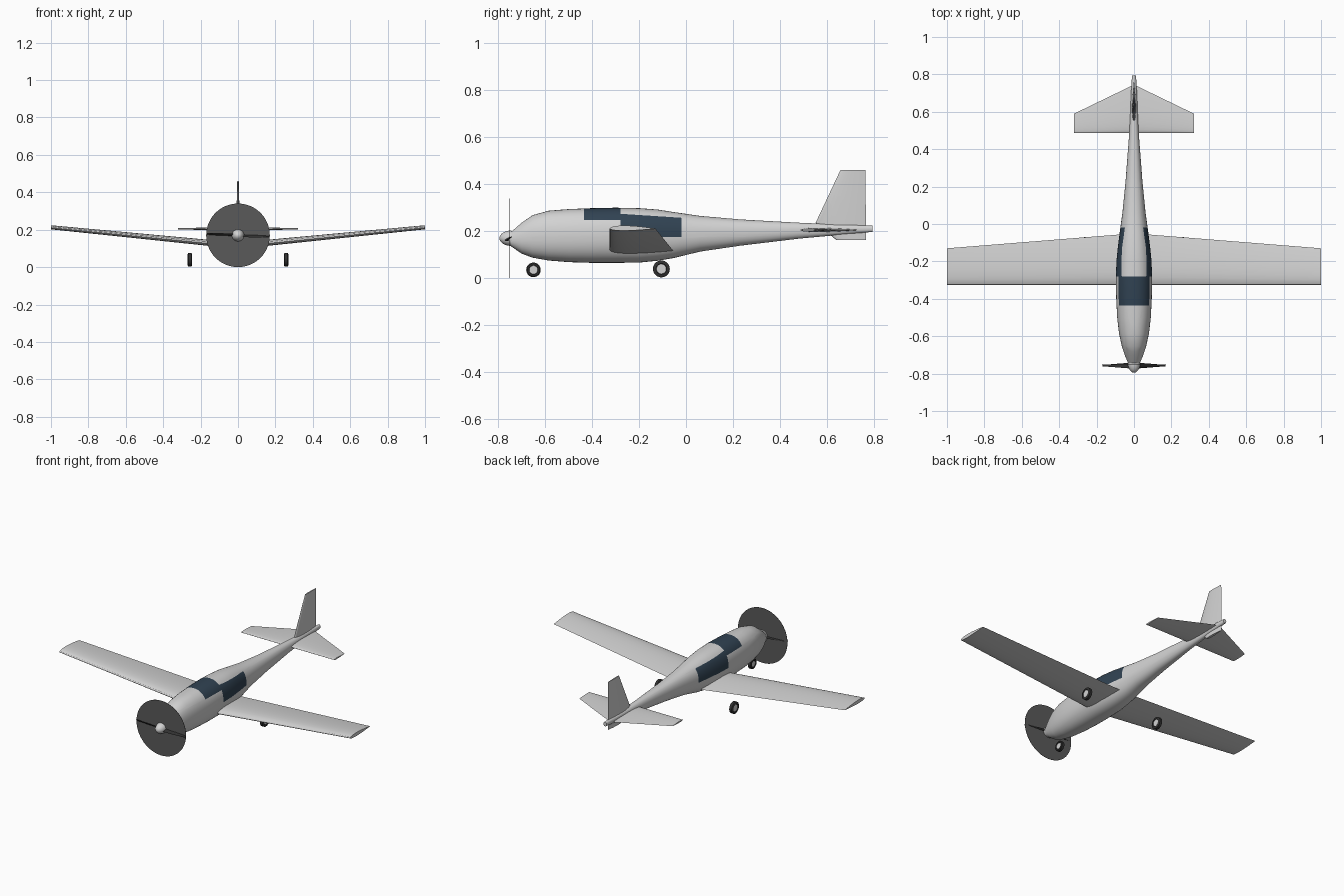
import bpy, bmesh, math
from mathutils import Vector

cube = bpy.data.objects.get("Cube")
if cube:
    bpy.data.objects.remove(cube, do_unlink=True)


def material(name, r, g, b):
    m = bpy.data.materials.new(name)
    m.use_nodes = True
    m.diffuse_color = (r, g, b, 1)
    m.node_tree.nodes["Principled BSDF"].inputs["Base Color"].default_value = (r, g, b, 1)
    return m


WHITE = material("pale grey paint", .65, .65, .65)
GLASS = material("dark blue glass", .03, .055, .085)
DISC = material("propeller blur grey", .1, .1, .1)
RUBBER = material("black rubber", .03, .03, .03)


def loft(bm, rings):
    """Skin a list of equal closed rings; returns the two end caps."""
    rows = [[bm.verts.new(p) for p in ring] for ring in rings]
    for a, b in zip(rows, rows[1:]):
        for i in range(len(a)):
            j = (i + 1) % len(a)
            bm.faces.new((a[i], a[j], b[j], b[i]))
    caps = [bm.faces.new(rows[0]), bm.faces.new(rows[-1])]
    bmesh.ops.recalc_face_normals(bm, faces=bm.faces)
    return caps


def finish(name, bm, *mats, angle=35):
    mesh = bpy.data.meshes.new(name)
    bm.to_mesh(mesh)
    bm.free()
    ob = bpy.data.objects.new(name, mesh)
    bpy.context.collection.objects.link(ob)
    for m in mats:
        mesh.materials.append(m)
    bpy.ops.object.select_all(action='DESELECT')
    ob.select_set(True)
    bpy.context.view_layer.objects.active = ob
    bpy.ops.object.shade_smooth_by_angle(angle=math.radians(angle))
    return ob


def oval(y, cz, rx, rz, power=2.0, n=40):
    """Superellipse ring standing across the y axis."""
    pts = []
    for i in range(n):
        c, s = math.cos(math.tau * i / n), math.sin(math.tau * i / n)
        e = 2 / power
        pts.append((rx * math.copysign(abs(c) ** e, c), y,
                    cz + rz * math.copysign(abs(s) ** e, s)))
    return pts


def airfoil(front, back, upper, lower, n=12):
    """Closed section as (chord position, height) pairs."""
    def thick(t):
        return 10 * (.2969 * t ** .5 - .126 * t - .3516 * t ** 2 + .2843 * t ** 3 - .1036 * t ** 4)
    ts = [(1 - math.cos(math.pi * i / n)) / 2 for i in range(n + 1)]
    loop = [(t, upper * thick(t)) for t in reversed(ts)]
    loop += [(t, -lower * thick(t)) for t in ts[1:-1]]
    return [(front + (back - front) * t, h) for t, h in loop]


# Fuselage: stations of y, top, bottom, half width
stations = [
    (-.745, .197, .135, .031), (-.70, .236, .104, .050), (-.654, .268, .087, .065),
    (-.586, .287, .075, .080), (-.50, .294, .068, .090), (-.40, .298, .065, .095),
    (-.30, .300, .065, .097), (-.20, .298, .066, .094), (-.12, .292, .074, .086),
    (-.05, .281, .086, .077), (.06, .265, .113, .062), (.23, .250, .138, .045),
    (.48, .236, .168, .026), (.795, .223, .197, .011)]
bm = bmesh.new()
loft(bm, [oval(y, (t + b) / 2, w, (t - b) / 2, 2.25) for y, t, b, w in stations])

# Windows: cut their outlines into the skin, then colour the faces inside
SHIELD_Y, SIDE_Y, REAR_Y = -.435, -.28, -.02
SHIELD_Z, SILL_Z = .248, .175


def side_top(y):
    return .274 - .065 * (y - SIDE_Y)


cuts = [((0, y, 0), (0, 1, 0)) for y in (SHIELD_Y, SIDE_Y, REAR_Y)]
cuts += [((0, 0, z), (0, 0, 1)) for z in (SHIELD_Z, SILL_Z)]
cuts.append(((0, SIDE_Y, side_top(SIDE_Y)), (0, .065, 1)))
for co, no in cuts:
    bmesh.ops.bisect_plane(bm, geom=bm.verts[:] + bm.edges[:] + bm.faces[:],
                           plane_co=co, plane_no=no, dist=1e-5)
for f in bm.faces:
    c = f.calc_center_median()
    shield = SHIELD_Y < c.y < SIDE_Y and c.z > SHIELD_Z
    side = SIDE_Y < c.y < REAR_Y and SILL_Z < c.z < side_top(c.y)
    f.material_index = int(shield or side)
finish("fuselage", bm, WHITE, GLASS)

# Main wing with dihedral, one loft from tip to tip
bm = bmesh.new()
tip = [(y, h + .211) for y, h in airfoil(-.325, -.13, .013, .009)]
root = [(y, h + .111) for y, h in airfoil(-.325, -.05, .021, .014)]
loft(bm, [[(x, y, z) for y, z in sec] for x, sec in ((-1, tip), (0, root), (1, tip))])
finish("main_wing", bm, WHITE, angle=30)

# Tailplane
bm = bmesh.new()
tip, root = airfoil(.487, .59, .004, .004), airfoil(.487, .745, .009, .009)
loft(bm, [[(x, y, .205 + h) for y, h in sec]
          for x, sec in ((-.32, tip), (0, root), (.32, tip))])
finish("tailplane", bm, WHITE, angle=30)

# Fin and rudder: z, leading edge, trailing edge, half thickness
bm = bmesh.new()
fin = [(.163, .64, .768, .008), (.235, .552, .767, .010), (.46, .658, .764, .004)]
loft(bm, [[(h, y, z) for y, h in airfoil(a, b, t, t)] for z, a, b, t in fin])
finish("fin", bm, WHITE, angle=30)

# Spinner
HUB_Z = .17
bm = bmesh.new()
loft(bm, [oval(-.743 - .052 * math.sin(a), HUB_Z, .033 * math.cos(a), .033 * math.cos(a), n=24)
          for a in (math.radians(d) for d in range(0, 90, 11))])
finish("spinner", bm, WHITE)

# Spinning propeller disc
bm = bmesh.new()
loft(bm, [oval(y, HUB_Z, .17, .17, n=64) for y in (-.7535, -.7525)])
finish("propeller_disc", bm, DISC)

# Two blades, pitched opposite ways along the span
bm = bmesh.new()
blade = []
for x, chord in ((-.168, .008), (-.1, .017), (-.025, .022), (.025, .022), (.1, .017), (.168, .008)):
    pitch = math.copysign(math.radians(22 + 25 * (1 - abs(x) / .17)), x)
    ring = []
    for i in range(10):
        a = math.tau * i / 10
        u, v = chord * math.cos(a), .003 * math.sin(a)
        ring.append((x, -.757 + u * math.sin(pitch) - v * math.cos(pitch),
                     HUB_Z - .047 * x + u * math.cos(pitch) * .5 + v * math.sin(pitch)))
    blade.append(ring)
loft(bm, blade)
finish("propeller_blades", bm, RUBBER)


# Wheels: rounded tyre with a pale hub on each side
def wheel(name, x, y, z, r, w):
    bm = bmesh.new()
    profile = ((-.8, .58), (-1, .64), (-1, .85), (-.7, 1), (.7, 1), (1, .85), (1, .64), (.8, .58))
    rings = []
    for side, k in profile:
        rings.append([Vector((x + side * w, y + r * k * math.cos(math.tau * i / 28),
                              z + r * k * math.sin(math.tau * i / 28))) for i in range(28)])
    for cap in loft(bm, rings):
        cap.material_index = 1
    finish(name, bm, RUBBER, WHITE)


wheel("nose_wheel", 0, -.65, .035, .031, .011)
for name, s in (("left", 1), ("right", -1)):
    wheel(name + "_main_wheel", s * .257, -.105, .039, .036, .012)
